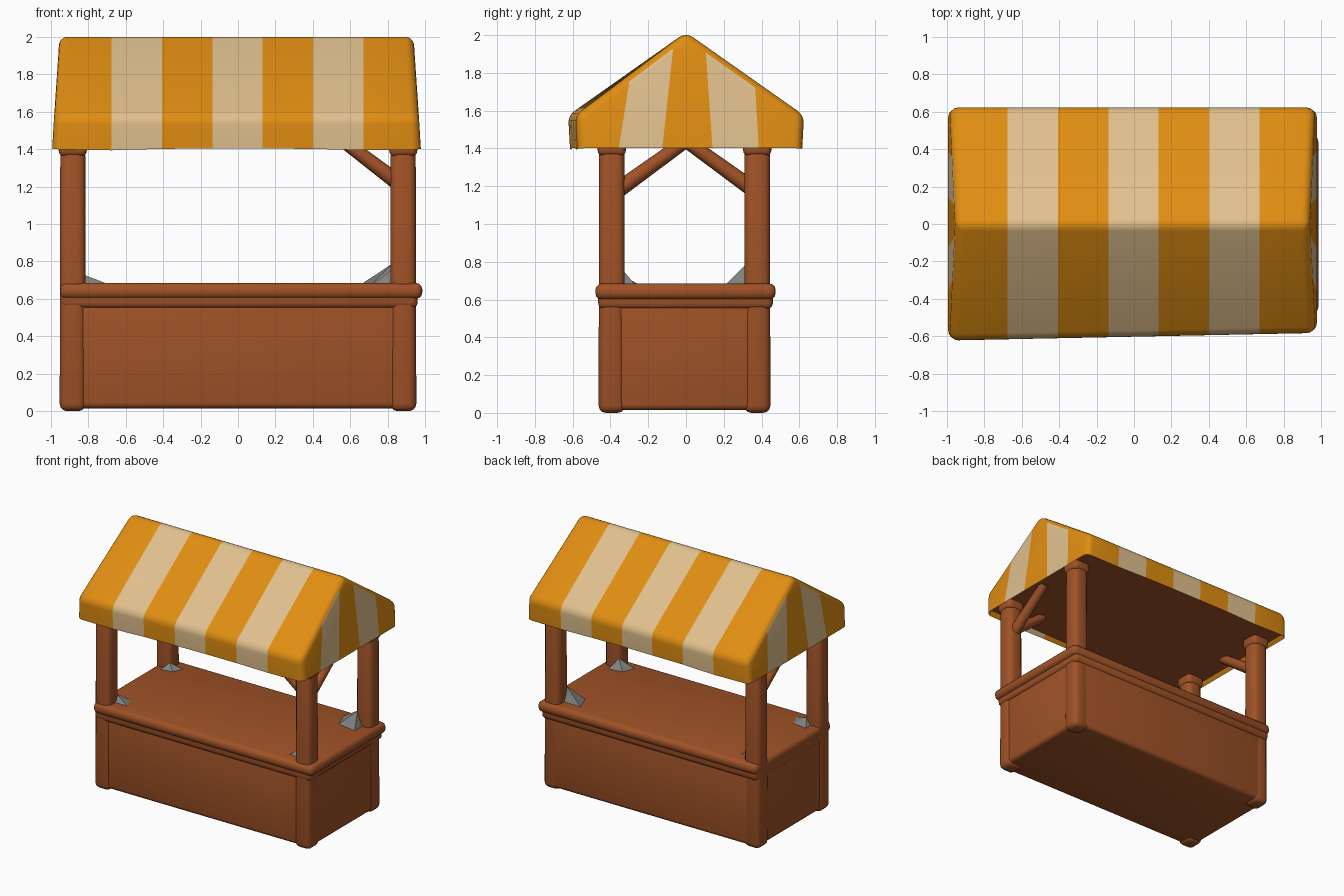
import bpy, bmesh, math
from mathutils import Vector

if "Cube" in bpy.data.objects:
    bpy.data.objects.remove(bpy.data.objects["Cube"])


def material(name, rgb):
    m = bpy.data.materials.new(name)
    m.diffuse_color = (*rgb, 1)
    m.use_nodes = True
    m.node_tree.nodes["Principled BSDF"].inputs["Base Color"].default_value = m.diffuse_color
    return m


WOOD = material("brown wood", (0.35, 0.085, 0.02))
ORANGE = material("orange cloth", (0.75, 0.27, 0.006))
CREAM = material("cream cloth", (0.75, 0.53, 0.27))
GREY = material("grey stone", (0.22, 0.22, 0.21))


def finish(bm, name, mats, angle=50):
    bmesh.ops.recalc_face_normals(bm, faces=bm.faces)
    mesh = bpy.data.meshes.new(name)
    bm.to_mesh(mesh)
    bm.free()
    ob = bpy.data.objects.new(name, mesh)
    bpy.context.collection.objects.link(ob)
    for m in mats:
        mesh.materials.append(m)
    bpy.ops.object.select_all(action='DESELECT')
    ob.select_set(True)
    bpy.context.view_layer.objects.active = ob
    bpy.ops.object.shade_smooth_by_angle(angle=math.radians(angle))
    return ob


def box(name, lo, hi, bevel, mat, top_scale=1.0):
    bm = bmesh.new()
    bmesh.ops.create_cube(bm, size=1)
    lo, hi = Vector(lo), Vector(hi)
    for v in bm.verts:
        s = top_scale if v.co.z > 0 else 1
        v.co = Vector((v.co.x * s, v.co.y * s, v.co.z)) * (hi - lo) + (lo + hi) / 2
    bmesh.ops.bevel(bm, geom=bm.edges[:], offset=bevel, segments=3, profile=0.5, affect='EDGES')
    return finish(bm, name, [mat])


def beam(name, a, b, r):
    a, b = Vector(a), Vector(b)
    bm = bmesh.new()
    bmesh.ops.create_cone(bm, cap_ends=True, segments=10, radius1=r * 1.2, radius2=r, depth=(b - a).length)
    rot = (b - a).to_track_quat('Z', 'Y')
    for v in bm.verts:
        v.co = rot @ v.co + (a + b) / 2
    return finish(bm, name, [WOOD])


# Counter body and its overhanging top
box("counter_body", (-0.94, -0.45, 0.015), (0.945, 0.445, 0.64), 0.03, WOOD)
box("counter_flare", (-0.945, -0.465, 0.55), (0.96, 0.46, 0.67), 0.03, WOOD)
box("counter_top", (-0.95, -0.48, 0.6), (0.985, 0.475, 0.685), 0.035, WOOD)

# Corner posts, with a stone patch at the inner foot of each
for sx, sy, a, h in ((-1, -1, 0.20, 0.73), (1, -1, 0.17, 0.76),
                     (-1, 1, 0.16, 0.73), (1, 1, 0.23, 0.79)):
    x, y = 0.883 * sx, 0.385 * sy - 0.008
    box("post", (x - 0.07, y - 0.07, 0), (x + 0.07, y + 0.07, 1.46), 0.04, WOOD, 0.95)
    box("post_head", (x - 0.075, y - 0.075, 1.36), (x + 0.075, y + 0.075, 1.48), 0.03, WOOD)
    bm = bmesh.new()
    peak = bm.verts.new((x - sx * 0.055, y - sy * 0.055, h))
    ring = [bm.verts.new((x - sx * dx, y - sy * dy, 0.675)) for dx, dy in
            ((0, 0), (a, 0), (a * 0.75, a * 0.62), (0, a * 0.75))]
    for i in range(4):
        bm.faces.new((ring[i], ring[(i + 1) % 4], peak))
    bm.faces.new(ring[::-1])
    finish(bm, "foot_patch", [GREY], 20)

# Diagonal braces under the roof
for s in (1, -1):
    beam("side_brace", (0.88 * s, -0.36 * s, 1.18), (0.88 * s, 0.0, 1.44), 0.036)
beam("front_brace", (0.87, -0.39, 1.21), (0.58, -0.39, 1.43), 0.036)

# Gabled cloth roof: loft of two end outlines, rounded, then cut into stripes
bm = bmesh.new()
OUTLINE = ((-0.615, 1.405, 0.985), (-0.625, 1.575, 0.975), (0, 2.015, 0.945),
           (0.625, 1.575, 0.975), (0.615, 1.405, 0.985))
ends = []
for s in (-1, 1):
    ends.append([bm.verts.new((s * x - 0.008, y + (0.04 if s > 0 and y < 0 else 0), z))
                 for y, z, x in OUTLINE])
for i in range(5):
    j = (i + 1) % 5
    bm.faces.new((ends[0][i], ends[0][j], ends[1][j], ends[1][i]))
bm.faces.new(ends[0])
bm.faces.new(ends[1][::-1])
bmesh.ops.recalc_face_normals(bm, faces=bm.faces)
rounded = [e for e in bm.edges if max(v.co.z for v in e.verts) > 1.45]
bmesh.ops.bevel(bm, geom=rounded, offset=0.045, segments=4, profile=0.5, affect='EDGES')
bm.normal_update()

# Wooden ceiling set slightly up inside the cloth hem
under = [f for f in bm.faces if f.normal.z < -0.9]
bmesh.ops.inset_region(bm, faces=under, thickness=0.025)
for f in under:
    f.tag = True
for v in {v for f in under for v in f.verts}:
    v.co.z += 0.025


def is_end(f):
    return abs(f.normal.x) > 0.9


def cut(test, co, no):
    faces = [f for f in bm.faces if test(f)]
    geom = faces + list({e for f in faces for e in f.edges}) + list({v for f in faces for v in f.verts})
    bmesh.ops.bisect_plane(bm, geom=geom, plane_co=co, plane_no=no)
    bm.normal_update()


X_CUTS = (-0.675, -0.405, -0.135, 0.13, 0.40, 0.67)
for x in X_CUTS:
    cut(lambda f: not is_end(f), (x, 0, 0), (1, 0, 0))

# End stripes lean inwards toward the ridge: (y at hem, lean per unit height)
Y_CUTS = ((-0.355, 0.16), (-0.125, 0.11), (0.14, -0.07), (0.385, -0.06))
for y, lean in Y_CUTS:
    cut(is_end, (0, y, 1.41), (0, 1, -lean))

for f in bm.faces:
    c = f.calc_center_median()
    if f.normal.z < -0.9 and c.z > 1.42:
        f.material_index = 2
    elif is_end(f):
        band = sum(c.y > y + lean * (c.z - 1.41) for y, lean in Y_CUTS)
        f.material_index = band % 2
    else:
        f.material_index = sum(c.x > x for x in X_CUTS) % 2

# Sagging hem: corners hang a little lower than the middle
for v in bm.verts:
    if v.co.z < 1.42:
        v.co.z += 0.012 * math.cos(v.co.x * 12) - 0.012 * abs(v.co.x)
finish(bm, "striped_roof", [ORANGE, CREAM, WOOD], 40)
